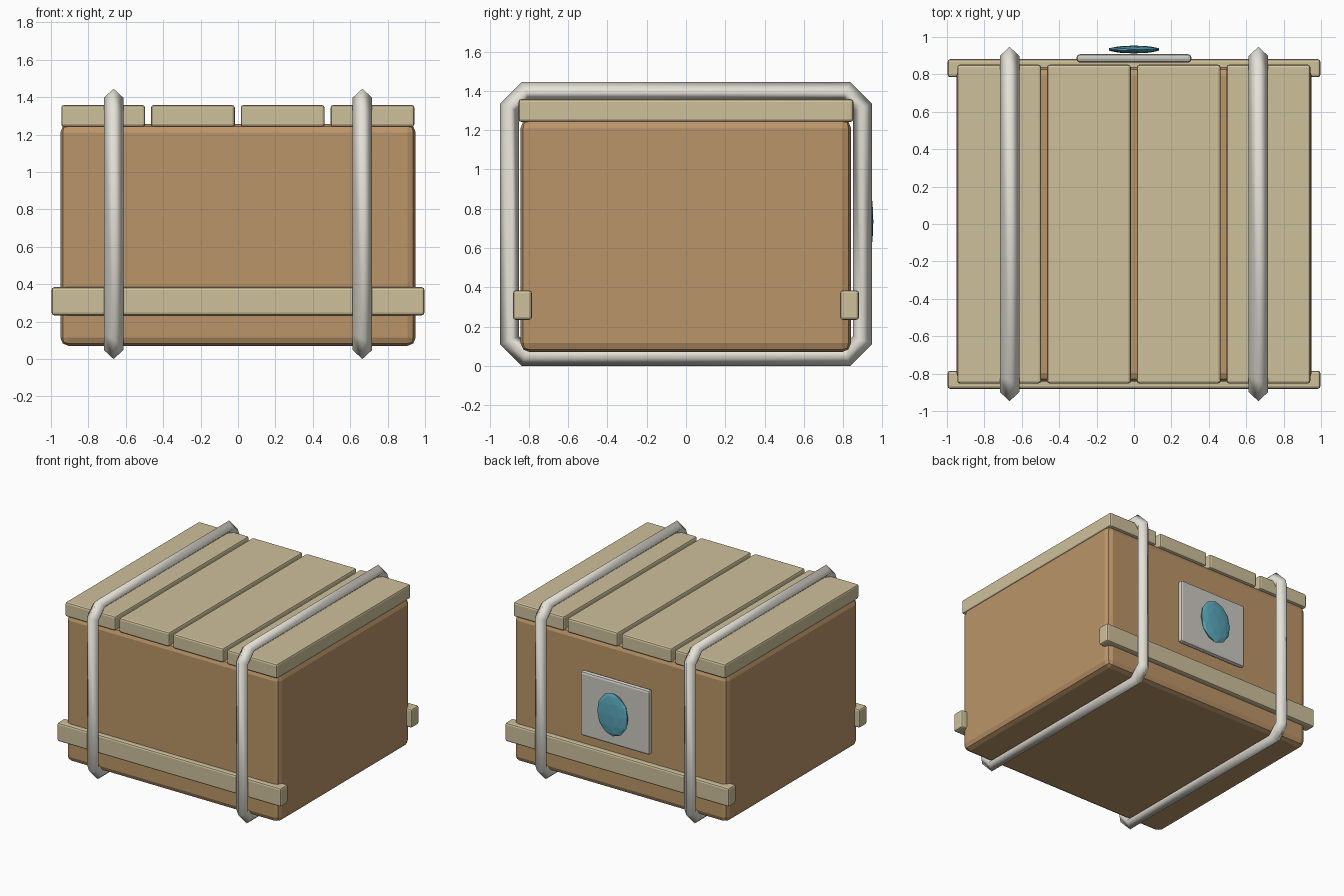
import bpy, bmesh
from math import sqrt
from mathutils import Vector

if "Cube" in bpy.data.objects:
    bpy.data.objects.remove(bpy.data.objects["Cube"])


def material(name, rgb):
    m = bpy.data.materials.new(name)
    m.diffuse_color = (*rgb, 1)
    m.use_nodes = True
    m.node_tree.nodes["Principled BSDF"].inputs["Base Color"].default_value = m.diffuse_color
    return m


WOOD = material("brown_wood", (0.50, 0.30, 0.14))
PALE = material("pale_wood", (0.62, 0.53, 0.33))
ROPE = material("pale_cord", (0.78, 0.76, 0.68))
METAL = material("grey_plate", (0.60, 0.59, 0.54))
BLUE = material("blue_gem", (0.10, 0.38, 0.48))


def make_object(name, bm, mat):
    bmesh.ops.recalc_face_normals(bm, faces=bm.faces)
    me = bpy.data.meshes.new(name)
    bm.to_mesh(me)
    bm.free()
    me.materials.append(mat)
    ob = bpy.data.objects.new(name, me)
    bpy.context.collection.objects.link(ob)
    return ob


def box(name, lo, hi, bevel, mat, segments=2):
    lo, hi = Vector(lo), Vector(hi)
    bm = bmesh.new()
    bmesh.ops.create_cube(bm, size=1)
    for v in bm.verts:
        v.co = (lo + hi) / 2 + v.co * (hi - lo)
    ob = make_object(name, bm, mat)
    mod = ob.modifiers.new("bevel", 'BEVEL')
    mod.width, mod.segments = bevel, segments
    return ob


# Crate body
box("crate_body", (-0.95, -0.842, 0.07), (0.95, 0.84, 1.257), 0.045, WOOD)

# Four lid planks
for i in range(4):
    x = -0.721 + i * 0.48
    box(f"lid_plank_{i + 1}", (x - 0.224, -0.853, 1.242), (x + 0.224, 0.852, 1.358), 0.014, PALE)

# Front and back rails
for name, s in (("front_rail", -1), ("back_rail", 1)):
    box(name, (-0.997, s * 0.833 - 0.048, 0.234), (0.997, s * 0.833 + 0.048, 0.384), 0.014, PALE)


# Cords: diamond section swept round a rectangle with cut corners
def cord(name, x, r=0.052):
    y, zc, h, c = 0.899, 0.7225, 0.6745, 0.082
    quarter = [(y, h - c), (y - c, h)]
    k = sqrt(2 + sqrt(2)) / 2
    q = sqrt(2 - sqrt(2)) / 2
    normals = [(k, q), (q, k)]
    path = []
    for sy, sz, order in ((1, 1, 1), (-1, 1, -1), (-1, -1, 1), (1, -1, -1)):
        for (py, pz), (ny, nz) in list(zip(quarter, normals))[::order]:
            path.append((Vector((x, sy * py, zc + sz * pz)), Vector((0, sy * ny, sz * nz))))
    bm = bmesh.new()
    side = Vector((1, 0, 0))
    rings = [[bm.verts.new(p + r * d) for d in (n, side, -n, -side)] for p, n in path]
    for i, ring in enumerate(rings):
        nxt = rings[(i + 1) % len(rings)]
        for j in range(4):
            f = bm.faces.new((ring[j], ring[(j + 1) % 4], nxt[(j + 1) % 4], nxt[j]))
            f.smooth = True
    make_object(name, bm, mat=ROPE)


cord("left_cord", -0.665)
cord("right_cord", 0.665)

# Back plate
box("back_plate", (-0.307, 0.863, 0.475), (0.307, 0.908, 0.995), 0.018, METAL)

# Faceted gem on the plate
bm = bmesh.new()
bmesh.ops.create_icosphere(bm, subdivisions=2, radius=1)
for v in bm.verts:
    v.co = Vector((v.co.x * 0.14, 0.933 + v.co.y * 0.021, 0.735 + v.co.z * 0.175))
make_object("gem", bm, BLUE)
